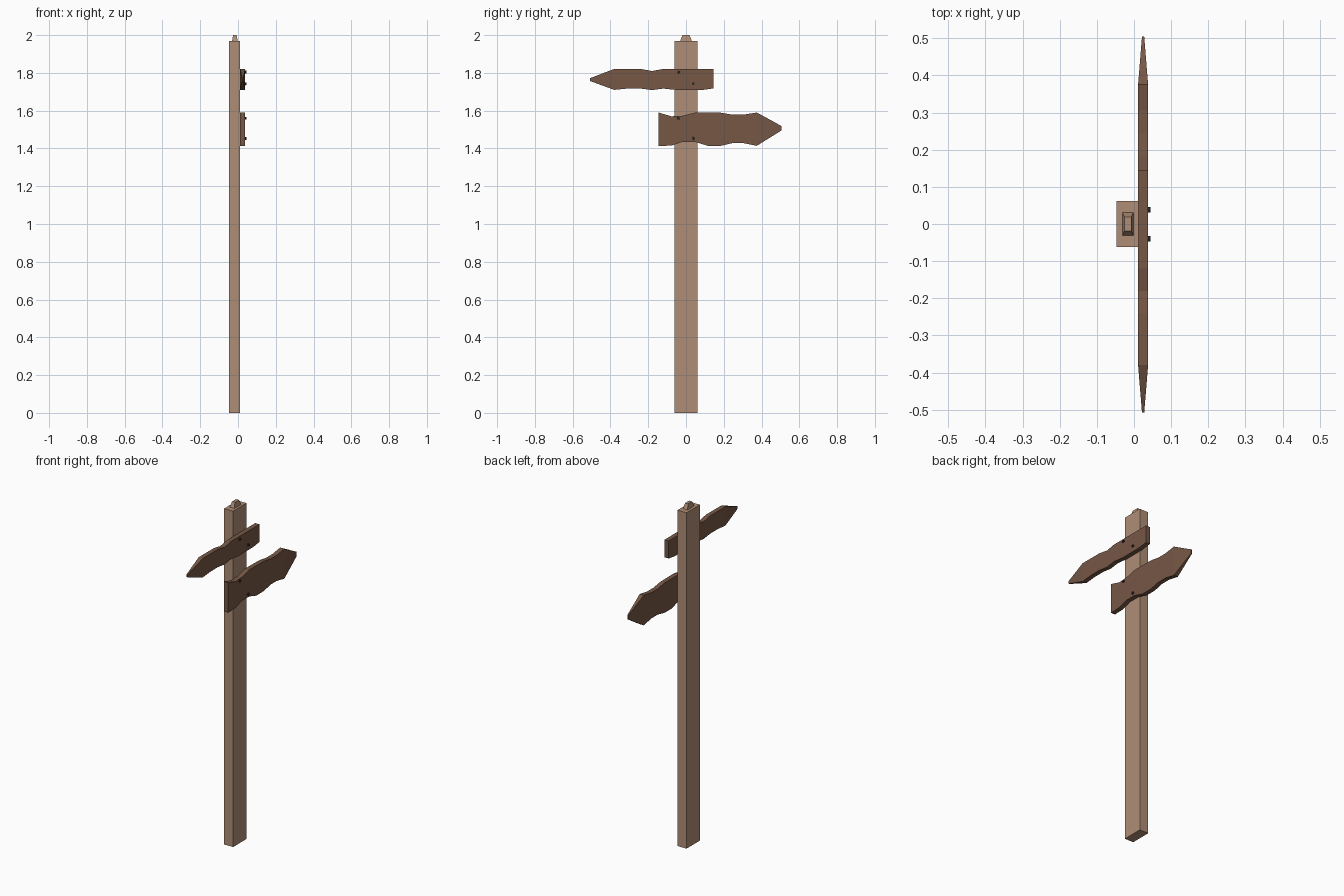
import bpy
import bmesh
import math
from mathutils import Matrix

if "Cube" in bpy.data.objects:
    bpy.data.objects.remove(bpy.data.objects["Cube"])


def material(name, rgb):
    m = bpy.data.materials.new(name)
    m.diffuse_color = (*rgb, 1)
    m.use_nodes = True
    m.node_tree.nodes["Principled BSDF"].inputs["Base Color"].default_value = m.diffuse_color
    return m


POST = material("light_wood", (0.43, 0.27, 0.18))
BOARD = material("dark_wood", (0.18, 0.095, 0.06))
NAIL = material("dark_iron", (0.03, 0.025, 0.025))


def finish(name, bm, mat):
    bmesh.ops.recalc_face_normals(bm, faces=bm.faces)
    me = bpy.data.meshes.new(name)
    bm.to_mesh(me)
    bm.free()
    me.materials.append(mat)
    ob = bpy.data.objects.new(name, me)
    bpy.context.collection.objects.link(ob)
    return ob


def loft(name, rings, mat):
    """Skin a row of four-cornered rings and cap both ends."""
    bm = bmesh.new()
    loops = [[bm.verts.new(p) for p in r] for r in rings]
    for a, b in zip(loops, loops[1:]):
        for i in range(4):
            j = (i + 1) % 4
            bm.faces.new((a[i], a[j], b[j], b[i]))
    bm.faces.new(loops[0])
    bm.faces.new(loops[-1])
    return finish(name, bm, mat)


def rect(cx, hx, hy, z):
    return [(cx - hx, -hy, z), (cx + hx, -hy, z), (cx + hx, hy, z), (cx - hx, hy, z)]


def board(name, stations):
    """Stations are (y, bottom z, top z, half thickness)."""
    cx = 0.0245
    rings = [[(cx - t, y, lo), (cx + t, y, lo), (cx + t, y, hi), (cx - t, y, hi)]
             for y, lo, hi, t in stations]
    return loft(name, rings, BOARD)


def nail(name, y, z):
    bm = bmesh.new()
    bmesh.ops.create_cone(
        bm, cap_ends=True, segments=8, radius1=0.008, radius2=0.007, depth=0.012,
        matrix=Matrix.Translation((0.039, y, z)) @ Matrix.Rotation(math.pi / 2, 4, 'Y'))
    finish(name, bm, NAIL)


# Post with a small tapered peg on top
loft("post", [rect(-0.0175, 0.029, 0.062, 0), rect(-0.0175, 0.029, 0.062, 1.97)], POST)
loft("post_peg", [rect(-0.0165, 0.015, 0.031, 1.965), rect(-0.0165, 0.0145, 0.030, 1.972),
                  rect(-0.0165, 0.0095, 0.019, 2.0)], POST)

# Upper arrow board, pointing to -y
T = 0.0135
board("upper_board", [
    (-0.508, 1.757, 1.772, 0.003), (-0.38, 1.71, 1.821, T), (-0.31, 1.717, 1.821, T),
    (-0.24, 1.717, 1.821, T), (-0.18, 1.709, 1.81, T), (-0.12, 1.717, 1.821, T),
    (-0.045, 1.709, 1.821, T), (0.09, 1.71, 1.821, T), (0.145, 1.718, 1.821, T)])

# Lower arrow board, pointing to +y
board("lower_board", [
    (-0.145, 1.413, 1.59, T), (-0.077, 1.415, 1.57, T), (-0.02, 1.434, 1.573, T),
    (0.05, 1.434, 1.59, T), (0.115, 1.414, 1.59, T), (0.185, 1.414, 1.589, T),
    (0.245, 1.428, 1.579, T), (0.305, 1.428, 1.579, T), (0.375, 1.414, 1.59, T),
    (0.505, 1.495, 1.519, 0.003)])

# Two nails per board
for part, high, low in (("upper", 1.805, 1.742), ("lower", 1.56, 1.453)):
    nail(part + "_nail_left", -0.04, high)
    nail(part + "_nail_right", 0.038, low)
